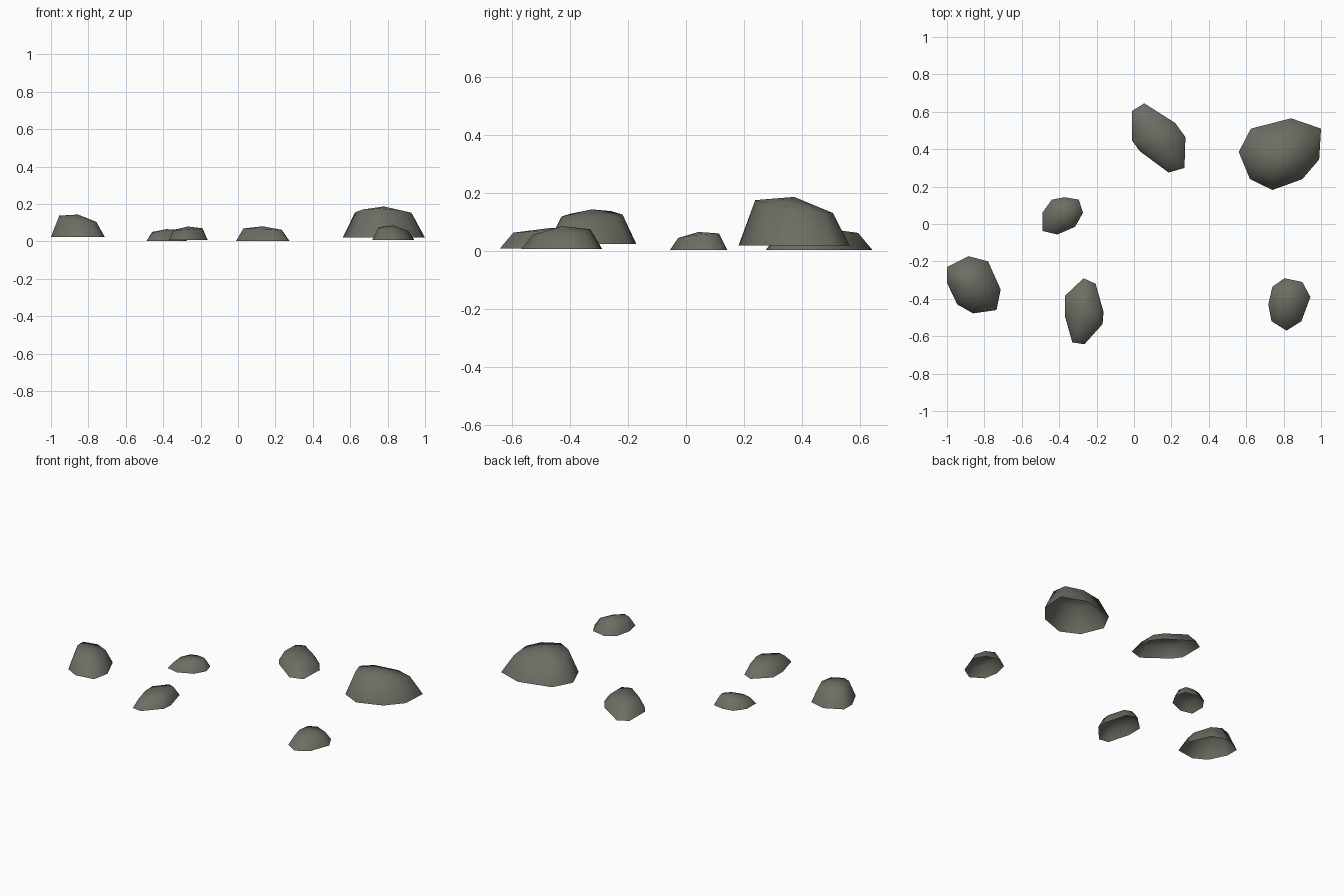
import bpy, bmesh
from mathutils import Vector

if "Cube" in bpy.data.objects:
    bpy.data.objects.remove(bpy.data.objects["Cube"])

stone = bpy.data.materials.new("grey_green_stone")
stone.diffuse_color = (0.150, 0.157, 0.127, 1)
stone.use_nodes = True
stone.node_tree.nodes["Principled BSDF"].inputs["Base Color"].default_value = stone.diffuse_color


def rock(name, outline, base, shoulder, top, tilt, shrink):
    """Open-bottomed boulder: ground outline, tilted shoulder ring, apex."""
    xs, ys = zip(*outline)
    cx, cy = (min(xs) + max(xs)) / 2, (min(ys) + max(ys)) / 2
    bm = bmesh.new()
    low, high = [], []
    for x, y in outline:
        dx, dy = (x - cx) * shrink, (y - cy) * shrink
        low.append(bm.verts.new((x, y, base)))
        high.append(bm.verts.new((cx + dx, cy + dy,
                                  shoulder + tilt[0] * dx + tilt[1] * dy)))
    apex = bm.verts.new((cx, cy, top))
    n = len(outline)
    for i in range(n):
        j = (i + 1) % n
        bm.faces.new((low[i], high[i], high[j], low[j]))
        bm.faces.new((high[i], apex, high[j]))
    # outlines run clockwise, so these faces already point outward
    for f in bm.faces:
        f.normal_update()
        if f.normal.dot(f.calc_center_median() - Vector((cx, cy, base - 0.05))) < 0:
            f.normal_flip()
        f.smooth = True
    mesh = bpy.data.meshes.new(name)
    bm.to_mesh(mesh)
    bm.free()
    mesh.materials.append(stone)
    bpy.context.collection.objects.link(bpy.data.objects.new(name, mesh))


# Largest boulder, back right
rock("large_rock", [(.56, .385), (.625, .51), (.84, .565), (1, .51), (.99, .345),
                    (.90, .24), (.74, .182), (.62, .24)],
     .02, .154, .187, (-.02, -.16), .70)
# Long rock, back middle
rock("long_back_rock", [(-.01, .605), (.055, .645), (.22, .54), (.275, .465),
                        (.27, .30), (.185, .275), (.03, .39), (-.01, .445)],
     .003, .064, .081, (-.05, -.03), .73)
# Smallest rock, centre left
rock("small_rock", [(-.49, .06), (-.44, .13), (-.37, .143), (-.295, .13),
                    (-.273, .06), (-.315, -.015), (-.41, -.056), (-.49, -.037)],
     .003, .053, .066, (.04, .10), .71)
# Medium rock, far left
rock("left_rock", [(-1, -.23), (-.885, -.172), (-.78, -.20), (-.713, -.35),
                   (-.735, -.46), (-.86, -.478), (-.945, -.43), (-1, -.315)],
     .025, .121, .144, (-.16, .02), .69)
# Long rock, front left
rock("long_front_rock", [(-.37, -.385), (-.27, -.29), (-.205, -.32), (-.163, -.47),
                         (-.168, -.535), (-.265, -.643), (-.33, -.633), (-.37, -.49)],
     .009, .066, .08, (.06, .02), .74)
# Small rock, front right
rock("right_front_rock", [(.74, -.335), (.805, -.29), (.90, -.31), (.943, -.39),
                          (.895, -.52), (.815, -.57), (.735, -.52), (.718, -.43)],
     .007, .064, .086, (-.13, .09), .71)
